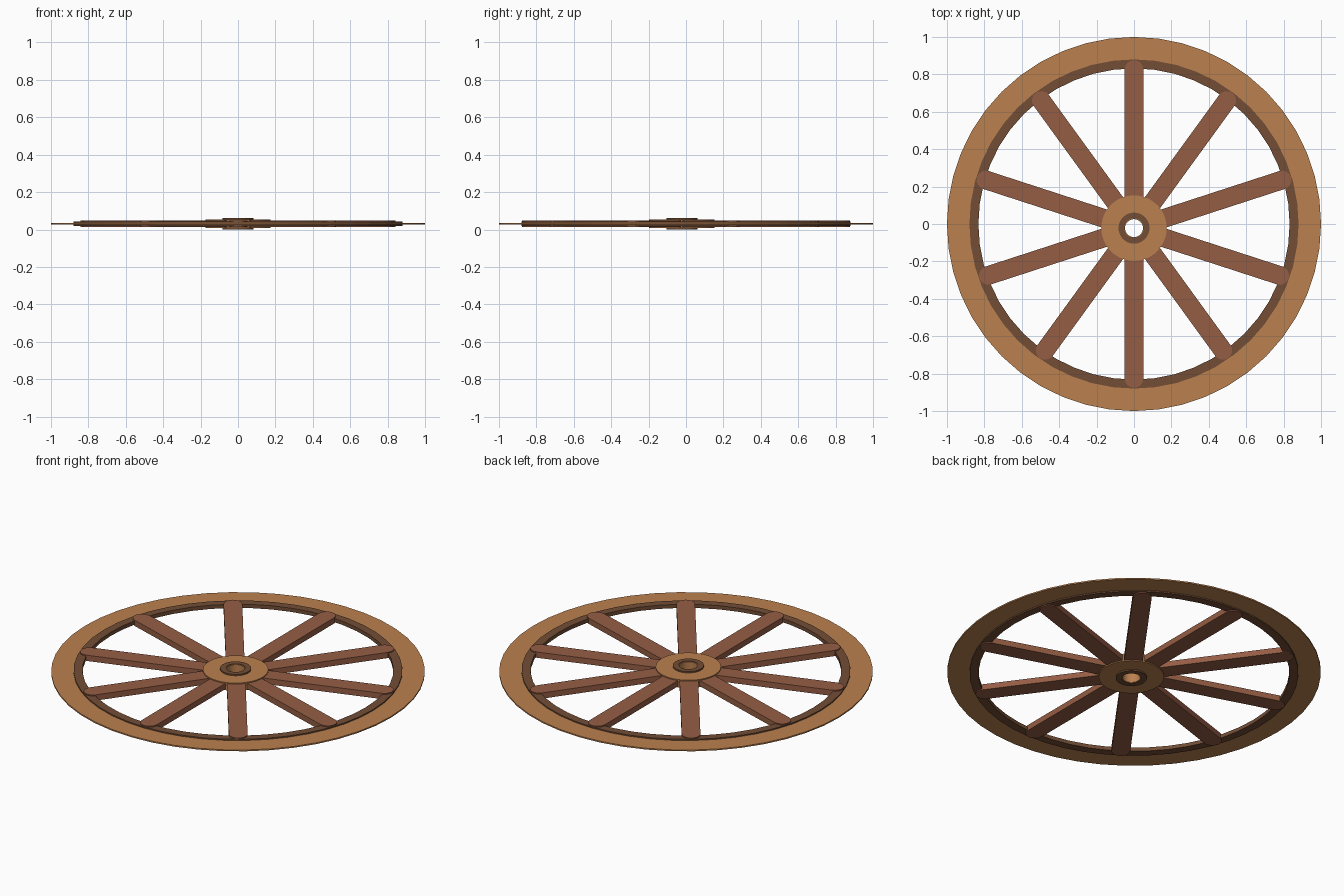
import bpy, math
from mathutils import Matrix, Vector

old = bpy.data.objects.get("Cube")
if old:
    bpy.data.objects.remove(old, do_unlink=True)

MID = 0.031            # height of the wheel's middle plane
HUB = Vector((0, -0.022, 0))


def material(name, colour):
    m = bpy.data.materials.new(name)
    m.use_nodes = True
    m.diffuse_color = (*colour, 1)
    m.node_tree.nodes["Principled BSDF"].inputs["Base Color"].default_value = (*colour, 1)
    return m


tan = material("tan wood", (0.50, 0.22, 0.08))
dark = material("dark wood", (0.17, 0.075, 0.036))
red = material("reddish wood", (0.30, 0.11, 0.058))


def add(name, verts, faces, mat):
    mesh = bpy.data.meshes.new(name)
    mesh.from_pydata(verts, [], faces)
    mesh.materials.append(mat)
    ob = bpy.data.objects.new(name, mesh)
    bpy.context.collection.objects.link(ob)
    return ob


def ring(name, inner, outer, half, mat, sides, centre=Vector()):
    """Flat ring with a rectangular section around the vertical axis."""
    profile = [(inner, -half), (outer, -half), (outer, half), (inner, half)]
    verts = []
    for i in range(sides):
        a = math.tau * i / sides
        verts += [centre + Vector((r * math.cos(a), r * math.sin(a), MID + z))
                  for r, z in profile]
    faces = []
    for i in range(sides):
        p, q = 4 * i, 4 * ((i + 1) % sides)
        faces += [(p + k, q + k, q + (k + 1) % 4, p + (k + 1) % 4) for k in range(4)]
    return add(name, verts, faces, mat)


def spoke(name, angle, half_width, half):
    """Flat bar from the hub with a rounded outer end lying on the inner rim."""
    direction = Vector((math.cos(angle), math.sin(angle), 0))
    along = HUB.dot(direction)
    reach = -along + math.sqrt(along ** 2 + 0.826 ** 2 - HUB.length_squared)
    outline = [(0.1, half_width), (0.1, -half_width)]
    steps = 8
    for i in range(steps + 1):
        a = -math.pi / 2 + math.pi * i / steps
        outline.append((reach + half_width * math.cos(a), half_width * math.sin(a)))
    n = len(outline)
    verts = [(x, y, z) for z in (MID - half, MID + half) for x, y in outline]
    faces = [tuple(reversed(range(n))), tuple(range(n, 2 * n))]
    faces += [(i, (i + 1) % n, n + (i + 1) % n, n + i) for i in range(n)]
    ob = add(name, verts, faces, red)
    ob.data.transform(Matrix.Translation(HUB) @ Matrix.Rotation(angle, 4, "Z"))


# Rim: thin outer band and thicker inner band
ring("outer_rim", 0.87, 1.0, 0.004, tan, 48)
ring("inner_rim", 0.832, 0.88, 0.011, dark, 48)

# Ten spokes
for i in range(10):
    spoke(f"spoke_{i + 1}", math.pi / 2 + math.tau * i / 10, 0.05, 0.017)

# Hub: disc, raised collar and the lining of the axle hole
ring("hub_disc", 0.06, 0.175, 0.023, tan, 48, HUB)
ring("hub_collar", 0.052, 0.083, 0.031, dark, 32, HUB)
ring("hub_lining", 0.048, 0.054, 0.028, tan, 32, HUB)
